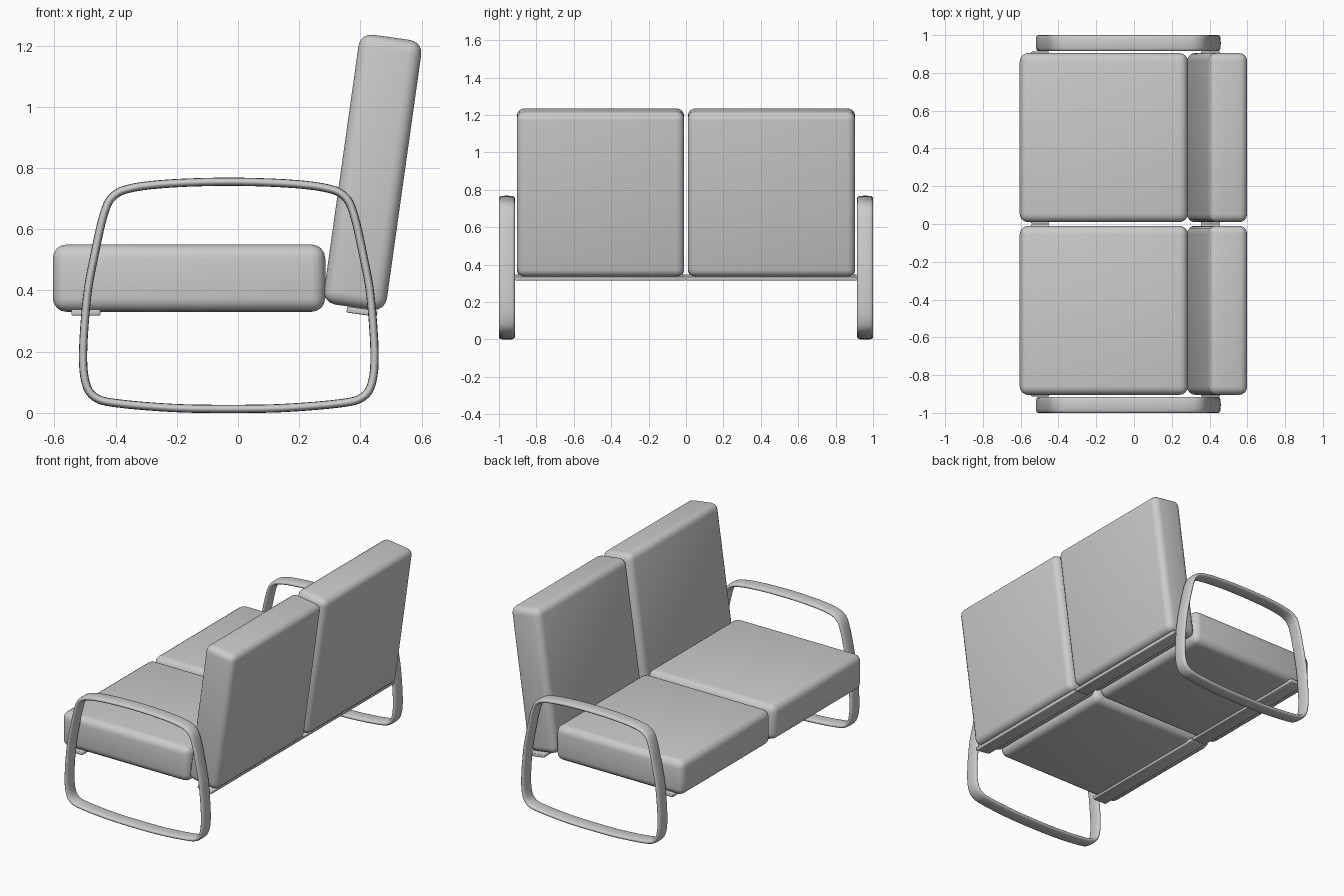
import bpy, bmesh, math
from mathutils import Vector, Matrix

cube = bpy.data.objects.get("Cube")
if cube:
    bpy.data.objects.remove(cube, do_unlink=True)

grey = bpy.data.materials.new("plain grey")
grey.use_nodes = True
COLOUR = (0.6, 0.6, 0.6, 1)
grey.diffuse_color = COLOUR
grey.node_tree.nodes["Principled BSDF"].inputs["Base Color"].default_value = COLOUR


def add_object(name, bm, angle):
    bmesh.ops.recalc_face_normals(bm, faces=bm.faces[:])
    mesh = bpy.data.meshes.new(name)
    bm.to_mesh(mesh)
    bm.free()
    mesh.materials.append(grey)
    obj = bpy.data.objects.new(name, mesh)
    bpy.context.collection.objects.link(obj)
    bpy.ops.object.select_all(action='DESELECT')
    obj.select_set(True)
    bpy.context.view_layer.objects.active = obj
    bpy.ops.object.shade_smooth_by_angle(angle=math.radians(angle))
    return obj


def rounded_box(name, centre, size, radius, tilt=0, segments=4):
    bm = bmesh.new()
    bmesh.ops.create_cube(bm, size=1, matrix=Matrix.Diagonal((*size, 1)))
    bmesh.ops.bevel(bm, geom=bm.edges[:], offset=radius, segments=segments,
                    profile=0.5, affect='EDGES')
    place = Matrix.Translation(centre) @ Matrix.Rotation(math.radians(tilt), 4, 'Y')
    bmesh.ops.transform(bm, matrix=place, verts=bm.verts[:])
    return add_object(name, bm, 60)


def smooth_loop(points, steps=4):
    """Closed Catmull-Rom curve through the points."""
    out, n = [], len(points)
    for i in range(n):
        a, b, c, d = (points[(i + k) % n] for k in (-1, 0, 1, 2))
        for s in range(steps):
            t = s / steps
            out.append(0.5 * (2 * b + (c - a) * t + (2 * a - 5 * b + 4 * c - d) * t ** 2
                              + (3 * b - a - 3 * c + d) * t ** 3))
    return out


def arm_loop(name, y):
    # Half of the loop's centre line, top to bottom, mirrored to close it
    half = [(0, .755), (.18, .75), (.31, .736), (.375, .71), (.408, .65), (.442, .5),
            (.463, .38), (.476, .2), (.468, .1), (.438, .052), (.37, .032),
            (.18, .016), (0, .013)]
    mid = -0.03
    pts = [Vector((mid + x, z)) for x, z in half]
    pts += [Vector((mid - x, z)) for x, z in half[-2:0:-1]]
    path = smooth_loop(pts)
    bm, rings, sides = bmesh.new(), [], 16
    for i, p in enumerate(path):
        along = (path[(i + 1) % len(path)] - path[i - 1]).normalized()
        out = Vector((-along.y, along.x))
        ring = []
        for k in range(sides):
            a = 2 * math.pi * k / sides
            across = math.copysign(abs(math.cos(a)) ** 0.5, math.cos(a)) * 0.0425
            q = p + out * math.sin(a) * 0.0135
            ring.append(bm.verts.new((q.x, y + across, q.y)))
        rings.append(ring)
    for i, ring in enumerate(rings):
        prev = rings[i - 1]
        for k in range(sides):
            bm.faces.new((prev[k - 1], prev[k], ring[k], ring[k - 1]))
    return add_object(name, bm, 60)


# Each half: seat cushion, back cushion, support rails and arm loop
for side, s in (("left", 1), ("right", -1)):
    y = s * 0.457
    rounded_box("seat_cushion_" + side, (-.16, y, .44), (.89, .895, .22), .045)
    rounded_box("back_cushion_" + side, (.44, y, .786), (.207, .895, .89), .042, 8)
    rounded_box("front_rail_" + side, (-.497, y, .328), (.095, .91, .02), .004, 0, 2)
    rounded_box("back_rail_" + side, (.405, y, .331), (.1, .91, .02), .004, 8, 2)
    arm_loop("arm_loop_" + side, s * 0.9575)
